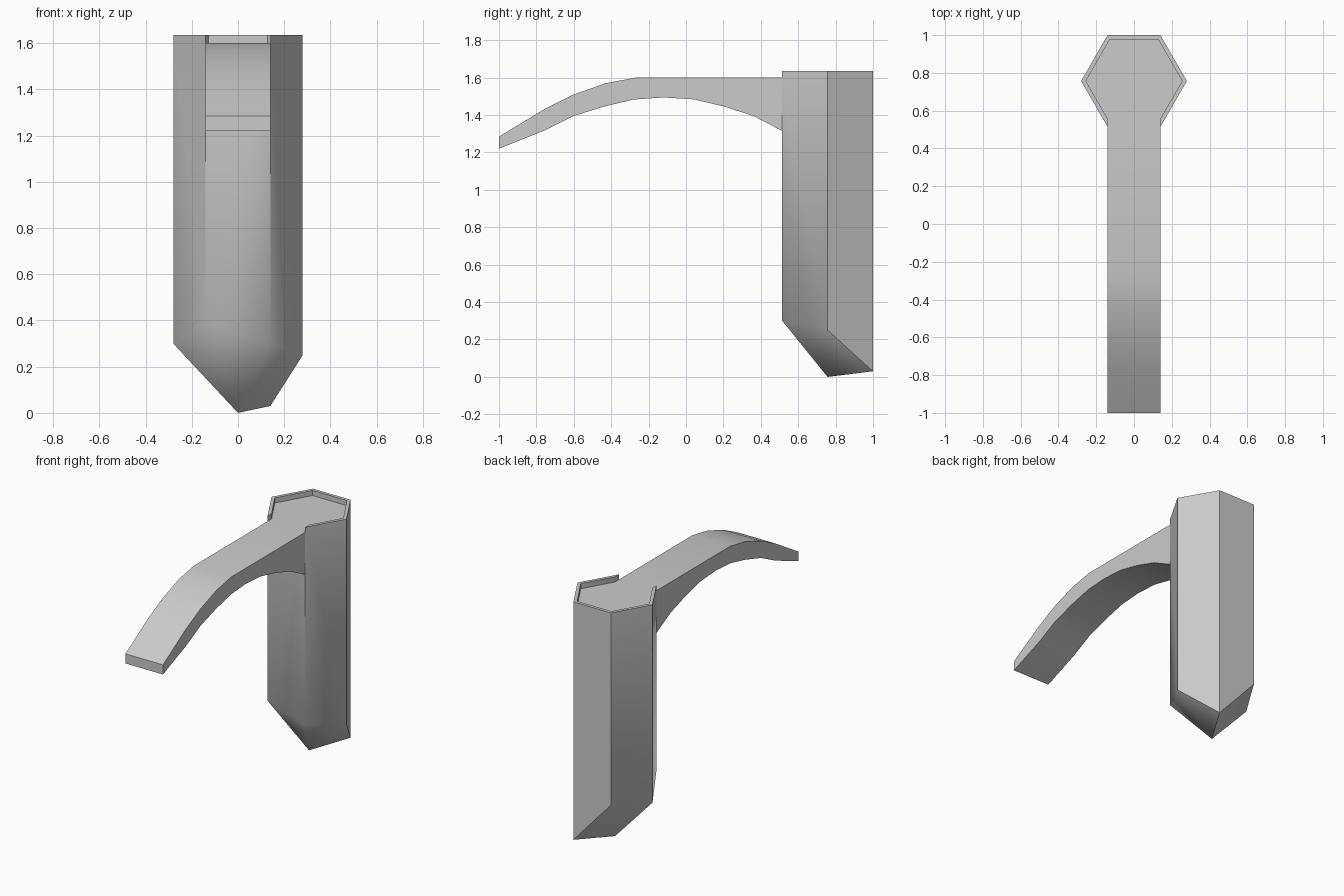
import bpy, bmesh, math

if "Cube" in bpy.data.objects:
    bpy.data.objects.remove(bpy.data.objects["Cube"])


def finish(bm, name):
    bmesh.ops.recalc_face_normals(bm, faces=bm.faces)
    mesh = bpy.data.meshes.new(name)
    bm.to_mesh(mesh)
    bm.free()
    obj = bpy.data.objects.new(name, mesh)
    bpy.context.collection.objects.link(obj)
    bpy.ops.object.select_all(action='DESELECT')
    obj.select_set(True)
    bpy.context.view_layer.objects.active = obj
    bpy.ops.object.shade_smooth_by_angle(angle=math.radians(50))
    return obj


# Hexagonal column: uneven pointed foot, shallow channel in the top open at the front
CY, R, R_IN = 0.757, 0.28, 0.255
TOP, FLOOR = 1.635, 1.60
foot_z = [0.30, 0.25, 0.03, 0.34, 0.30, 0.39]   # front right, right, back right, back left, left, front left


def hexagon(radius):
    return [(radius * math.cos(math.radians(a)), CY + radius * math.sin(math.radians(a)))
            for a in range(-60, 300, 60)]


bm = bmesh.new()
outer, inner = hexagon(R), hexagon(R_IN)
inner[0] = (0.14, 0.558)
inner[5] = (-0.14, 0.558)
foot = [bm.verts.new((x, y, z)) for (x, y), z in zip(outer, foot_z)]
rim_out = [bm.verts.new((x, y, TOP)) for x, y in outer]
rim_in = [bm.verts.new((x, y, TOP)) for x, y in inner]
floor = [bm.verts.new((x, y, FLOOR)) for x, y in inner]
lip = {i: bm.verts.new((*outer[i], FLOOR)) for i in (0, 5)}
tip = bm.verts.new((0, CY, 0))

for i in range(6):
    bm.faces.new((tip, foot[(i + 1) % 6], foot[i]))
for i in range(5):
    wall = [foot[i], foot[i + 1]]
    if i + 1 in lip:
        wall.append(lip[i + 1])
    wall += [rim_out[i + 1], rim_out[i]]
    if i in lip:
        wall.append(lip[i])
    bm.faces.new(wall)
    bm.faces.new((rim_out[i], rim_out[i + 1], rim_in[i + 1], rim_in[i]))
    bm.faces.new((rim_in[i], rim_in[i + 1], floor[i + 1], floor[i]))
bm.faces.new((foot[5], foot[0], lip[0], lip[5]))
bm.faces.new([lip[0]] + floor + [lip[5]])
for i in (0, 5):
    bm.faces.new((lip[i], rim_out[i], rim_in[i], floor[i]))
finish(bm, "column")

# Curved spout: side profile extruded across x
profile = [(0.515, 1.60), (-0.27, 1.60), (-0.43, 1.57), (-0.60, 1.51), (-0.76, 1.43),
           (-1.0, 1.285), (-1.0, 1.22), (-0.75, 1.32), (-0.60, 1.395), (-0.44, 1.445),
           (-0.28, 1.483), (-0.12, 1.494), (0.04, 1.484), (0.20, 1.447), (0.36, 1.395),
           (0.515, 1.315)]
bm = bmesh.new()
sides = [[bm.verts.new((x, y, z)) for y, z in profile] for x in (-0.14, 0.14)]
for side in sides:
    bm.faces.new(side)
n = len(profile)
for i in range(n):
    j = (i + 1) % n
    bm.faces.new((sides[0][i], sides[0][j], sides[1][j], sides[1][i]))
finish(bm, "spout")
